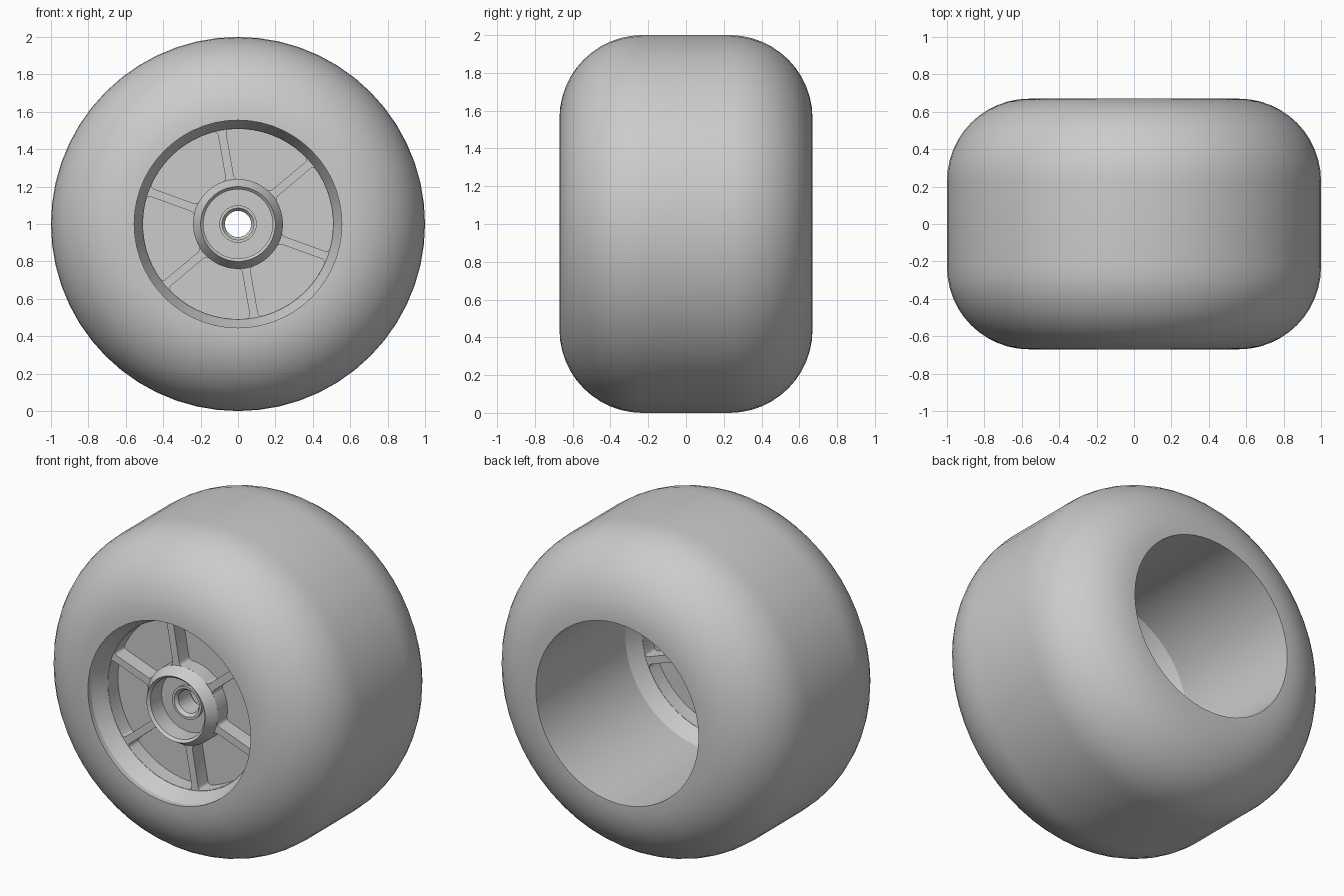
import bpy, bmesh
from math import sin, cos, asin, radians, pi, tau
from mathutils import Matrix

if "Cube" in bpy.data.objects:
    bpy.data.objects.remove(bpy.data.objects["Cube"], do_unlink=True)

CENTRE_Z = 1.0
CORE_Y = -0.42        # middle plane of the core
RIM = 0.555           # radius of the tyre opening

grey = bpy.data.materials.new("light_grey")
grey.use_nodes = True
grey.diffuse_color = (0.6, 0.6, 0.6, 1)
grey.node_tree.nodes["Principled BSDF"].inputs["Base Color"].default_value = (0.6, 0.6, 0.6, 1)


def add_object(name, bm):
    bmesh.ops.recalc_face_normals(bm, faces=bm.faces)
    mesh = bpy.data.meshes.new(name)
    bm.to_mesh(mesh)
    bm.free()
    mesh.materials.append(grey)
    obj = bpy.data.objects.new(name, mesh)
    bpy.context.collection.objects.link(obj)
    return obj


def smooth(obj):
    obj.data.shade_smooth()
    obj.data.set_sharp_from_angle(angle=radians(30))


def lathe(name, profile, segments):
    """Turn a closed (radius, y) profile about the axle."""
    bm = bmesh.new()
    rings = []
    for i in range(segments):
        a = tau * i / segments
        rings.append([bm.verts.new((r * cos(a), y, CENTRE_Z + r * sin(a))) for r, y in profile])
    n = len(profile)
    for i in range(segments):
        p, q = rings[i], rings[(i + 1) % segments]
        for j in range(n):
            k = (j + 1) % n
            bm.faces.new((p[j], p[k], q[k], q[j]))
    return add_object(name, bm)


# Tyre: flat tread, round shoulders, straight bore
fillet, half_width, steps = 0.44, 0.67, 12
shoulder = [(1 - fillet + fillet * cos(pi / 2 * i / steps),
             half_width - fillet + fillet * sin(pi / 2 * i / steps)) for i in range(steps + 1)]
tyre = lathe("tyre", [(RIM, -half_width)] + [(r, -y) for r, y in reversed(shoulder)]
             + shoulder + [(RIM, half_width)], 56)
smooth(tyre)

# Core: stepped bore, bearing seat, tapered hub, flat web and sloped rim
half = [(0.07, -0.48), (0.085, -0.5), (0.1, -0.5), (0.1, -0.48), (0.185, -0.48),
        (0.185, -0.59), (0.2, -0.605), (0.24, -0.54), (0.51, -0.54), (0.565, -0.66)]
core = lathe("core", half + [(r, 2 * CORE_Y - y) for r, y in reversed(half)], 56)


# Pocket cutter: rounded sector between two parallel-sided spokes
def pocket_outline(start, inner=0.24, outer=0.508, spoke=0.045, n=10):
    points = []
    for r, order in ((inner, range(n + 1)), (outer, range(n, -1, -1))):
        margin = asin(spoke / 2 / r)
        for i in order:
            a = start + margin + (pi / 3 - 2 * margin) * i / n
            points.append((r * cos(a), r * sin(a)))
    return points


bm = bmesh.new()
for side in (-1, 1):
    y_floor, y_open = CORE_Y + side * 0.025, CORE_Y + side * 0.2
    for k in range(6):
        outline = pocket_outline(radians(40) + k * pi / 3)
        n = len(outline)
        low = [bm.verts.new((x, y_floor, CENTRE_Z + z)) for x, z in outline]
        high = [bm.verts.new((x, y_open, CENTRE_Z + z)) for x, z in outline]
        bm.faces.new(low)
        bm.faces.new(high)
        for i in range(n):
            j = (i + 1) % n
            bm.faces.new((low[i], low[j], high[j], high[i]))
        corners = [bm.edges.get((low[c], high[c])) for c in (0, n // 2 - 1, n // 2, n - 1)]
        bmesh.ops.bevel(bm, geom=corners, offset=0.02, segments=4, profile=0.5, affect='EDGES')
cutter = add_object("pocket_cutter", bm)
cutter.hide_render = True

cut = core.modifiers.new("pockets", 'BOOLEAN')
cut.operation = 'DIFFERENCE'
cut.solver = 'EXACT'
cut.object = cutter
bpy.context.view_layer.update()
carved = bpy.data.meshes.new_from_object(core.evaluated_get(bpy.context.evaluated_depsgraph_get()))
core.modifiers.clear()
core.data = carved
bpy.data.objects.remove(cutter, do_unlink=True)
smooth(core)
